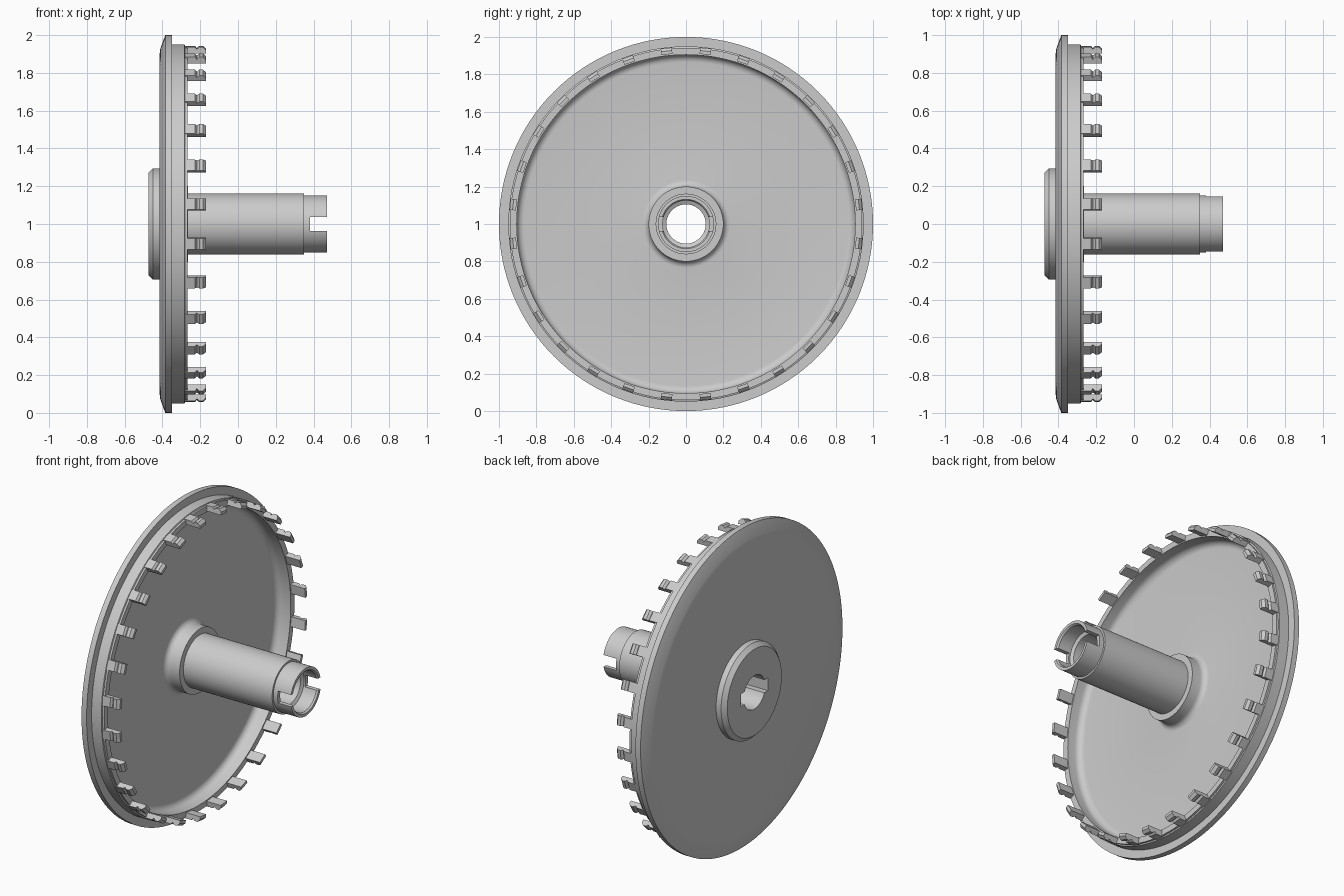
import bpy, bmesh, math
from mathutils import Matrix, Vector

cube = bpy.data.objects.get("Cube")
if cube:
    bpy.data.objects.remove(cube, do_unlink=True)

grey = bpy.data.materials.new("plain grey")
grey.use_nodes = True
COLOUR = (0.6, 0.6, 0.6, 1)
grey.diffuse_color = COLOUR
grey.node_tree.nodes["Principled BSDF"].inputs["Base Color"].default_value = COLOUR

AXIS_HEIGHT = 1.0


def make_object(name, bm):
    bmesh.ops.recalc_face_normals(bm, faces=bm.faces)
    mesh = bpy.data.meshes.new(name)
    bm.to_mesh(mesh)
    bm.free()
    mesh.materials.append(grey)
    obj = bpy.data.objects.new(name, mesh)
    obj.location.z = AXIS_HEIGHT
    bpy.context.collection.objects.link(obj)
    return obj


def activate(obj):
    bpy.ops.object.select_all(action='DESELECT')
    obj.select_set(True)
    bpy.context.view_layer.objects.active = obj


def smooth(obj):
    activate(obj)
    bpy.ops.object.shade_smooth_by_angle(angle=math.radians(28))


def revolve(name, profile, segments=128):
    """Turn a closed (x, radius) profile around the x axis."""
    bm = bmesh.new()
    rings = []
    for i in range(segments):
        a = 2 * math.pi * i / segments
        rings.append([bm.verts.new((x, r * math.cos(a), r * math.sin(a)))
                      for x, r in profile])
    n = len(profile)
    for i in range(segments):
        here, there = rings[i], rings[(i + 1) % segments]
        for j in range(n):
            k = (j + 1) % n
            bm.faces.new((here[j], here[k], there[k], there[j]))
    return make_object(name, bm)


def arc(cx, cr, radius, start, end, steps=6):
    """Profile points along a fillet, angles in degrees."""
    pts = []
    for i in range(steps + 1):
        a = math.radians(start + (end - start) * i / steps)
        pts.append((cx + radius * math.cos(a), cr + radius * math.sin(a)))
    return pts


def cut_box(target, low, high):
    bm = bmesh.new()
    bmesh.ops.create_cube(bm, size=1)
    low, high = Vector(low), Vector(high)
    bmesh.ops.scale(bm, verts=bm.verts, vec=high - low)
    bmesh.ops.translate(bm, verts=bm.verts, vec=(low + high) / 2)
    cutter = make_object("slot_cutter", bm)
    cutter.hide_render = True
    mod = target.modifiers.new("slot", 'BOOLEAN')
    mod.operation = 'DIFFERENCE'
    mod.solver = 'EXACT'
    mod.object = cutter
    activate(target)
    bpy.ops.object.modifier_apply(modifier=mod.name)
    bpy.data.objects.remove(cutter, do_unlink=True)


# Dished disc with flange, raised rim and filleted centre collar
FLOOR = -0.36
disc_profile = [(-0.415, 0.15), (-0.415, 0.9), (-0.411, 0.93), (-0.385, 1.0),
                (-0.35, 1.0), (-0.35, 0.95), (-0.283, 0.95), (-0.28, 0.942),
                (-0.268, 0.942), (-0.268, 0.905)]
disc_profile += arc(FLOOR + 0.04, 0.865, 0.04, 90, 180)
disc_profile += arc(FLOOR + 0.035, 0.235, 0.035, 180, 270)
disc_profile += [(-0.265, 0.2), (-0.265, 0.15)]
smooth(revolve("disc", disc_profile))

# Hollow shaft with chamfered back boss and stepped end
shaft = revolve("shaft", [
    (-0.475, 0.105), (-0.475, 0.27), (-0.45, 0.295), (-0.41, 0.295),
    (-0.4, 0.162), (0.35, 0.162), (0.35, 0.15), (0.47, 0.15),
    (0.47, 0.132), (0.46, 0.125), (0.37, 0.125), (0.36, 0.105)], 96)
cut_box(shaft, (0.38, -0.3, -0.037), (0.6, 0.3, 0.037))     # drive slots
cut_box(shaft, (-0.6, -0.132, -0.04), (-0.33, 0.132, 0.04))  # back keyways
smooth(shaft)

# Ring of snap teeth with a shallow groove and chamfered tip
TEETH = 28
HALF_WIDTH = 0.03
tooth_profile = [(-0.29, 0.912), (-0.29, 0.946), (-0.228, 0.946),
                 (-0.218, 0.934), (-0.205, 0.946), (-0.185, 0.946),
                 (-0.17, 0.93), (-0.17, 0.912)]
bm = bmesh.new()
for i in range(TEETH):
    turn = Matrix.Rotation(2 * math.pi * (i + 0.5) / TEETH, 3, 'X')
    sides = [[bm.verts.new(turn @ Vector((x, s * HALF_WIDTH, r)))
              for x, r in tooth_profile] for s in (-1, 1)]
    bm.faces.new(sides[0])
    bm.faces.new(sides[1][::-1])
    for j in range(len(tooth_profile)):
        k = (j + 1) % len(tooth_profile)
        bm.faces.new((sides[0][j], sides[1][j], sides[1][k], sides[0][k]))
make_object("rim_teeth", bm)
